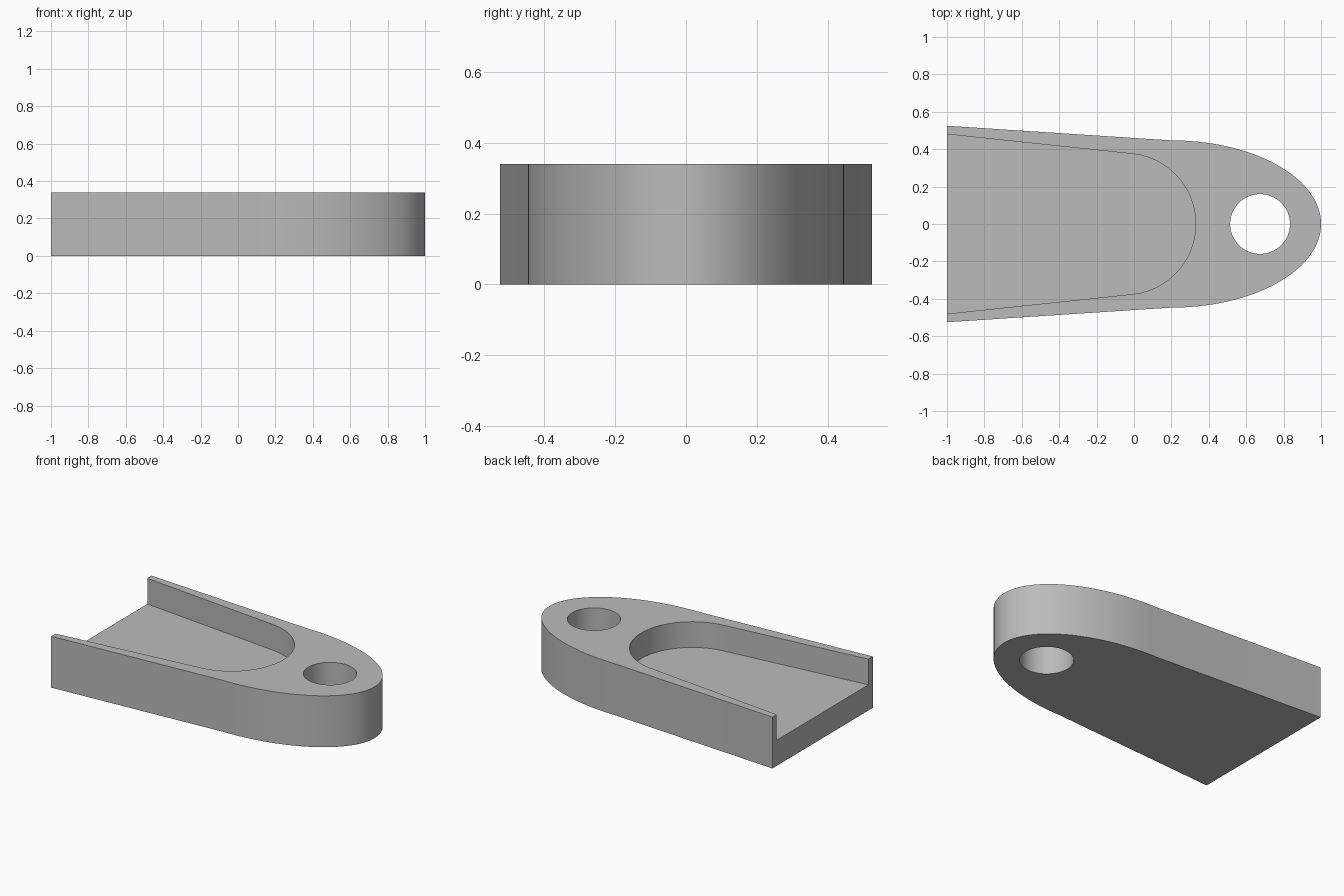
import bpy, bmesh
from math import sin, cos, pi, radians

cube = bpy.data.objects.get("Cube")
if cube:
    bpy.data.objects.remove(cube, do_unlink=True)

HEIGHT, FLOOR = 0.34, 0.17


def arc(cx, rx, ry, start, end, steps):
    """Points on an ellipse arc centred on the x axis."""
    angles = [start + (end - start) * i / steps for i in range(steps + 1)]
    return [(cx + rx * cos(a), ry * sin(a)) for a in angles]


def prism(name, outline, z0, z1):
    """Extrude a counter-clockwise outline between two heights."""
    bm = bmesh.new()
    face = bm.faces.new([bm.verts.new((x, y, z0)) for x, y in outline])
    top = bmesh.ops.extrude_face_region(bm, geom=[face], use_keep_orig=True)
    verts = [v for v in top["geom"] if isinstance(v, bmesh.types.BMVert)]
    bmesh.ops.translate(bm, verts=verts, vec=(0, 0, z1 - z0))
    bmesh.ops.recalc_face_normals(bm, faces=bm.faces)
    mesh = bpy.data.meshes.new(name)
    bm.to_mesh(mesh)
    bm.free()
    obj = bpy.data.objects.new(name, mesh)
    bpy.context.collection.objects.link(obj)
    return obj


# Tapered body with an elliptical nose
nose = arc(0.2, 0.8, 0.447, -pi / 2, pi / 2, 64)
body = prism("tapered_plate", [(-1, -0.525)] + nose + [(-1, 0.525)], 0, HEIGHT)

# Cutters: open-ended recess with a round end, and the through hole
lean = pi / 2 - radians(6)
round_end = arc(-0.047, 0.377, 0.377, -lean, lean, 48)
recess = prism("recess_cutter", [(-1.2, -0.501)] + round_end + [(-1.2, 0.501)],
               FLOOR, HEIGHT + 0.2)
hole = prism("hole_cutter", arc(0.674, 0.16, 0.16, 0, 2 * pi, 64)[:-1],
             -0.2, HEIGHT + 0.2)

for cutter in (recess, hole):
    cutter.hide_render = True
    cut = body.modifiers.new(cutter.name, "BOOLEAN")
    cut.operation = "DIFFERENCE"
    cut.solver = "EXACT"
    cut.object = cutter

# Apply the cuts and drop the cutters
bpy.context.view_layer.update()
graph = bpy.context.evaluated_depsgraph_get()
cut_mesh = bpy.data.meshes.new_from_object(body.evaluated_get(graph))
body.modifiers.clear()
body.data = cut_mesh
for cutter in (recess, hole):
    bpy.data.objects.remove(cutter, do_unlink=True)

# Plain grey material
grey = bpy.data.materials.new("plain grey")
grey.use_nodes = True
colour = (0.5, 0.5, 0.5, 1)
grey.diffuse_color = colour
grey.node_tree.nodes["Principled BSDF"].inputs["Base Color"].default_value = colour
body.data.materials.clear()
body.data.materials.append(grey)

# Smooth curved walls, keep the rims crisp
bpy.ops.object.select_all(action="DESELECT")
body.select_set(True)
bpy.context.view_layer.objects.active = body
bpy.ops.object.shade_smooth_by_angle(angle=radians(30))
